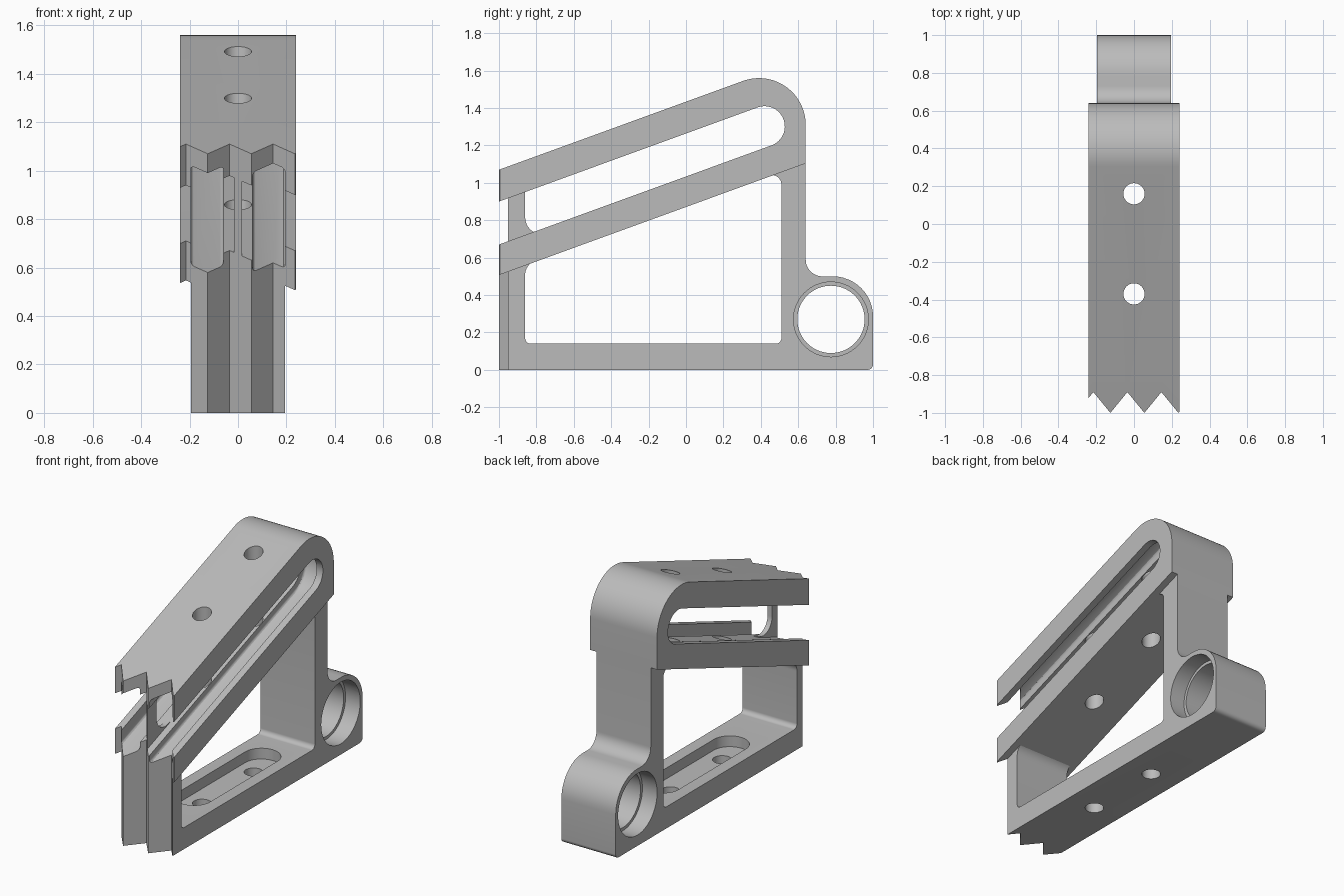
import bpy, bmesh, math
from mathutils import Vector

cube = bpy.data.objects.get("Cube")
if cube:
    bpy.data.objects.remove(cube, do_unlink=True)

grey = bpy.data.materials.new("plain_grey")
grey.use_nodes = True
tone = (0.5, 0.5, 0.5, 1)
grey.diffuse_color = tone
grey.node_tree.nodes["Principled BSDF"].inputs["Base Color"].default_value = tone

SLOPE = math.tan(math.radians(20))
WIDE, NARROW = 0.24, 0.195


def on_slope(y, z_front):
    """Point at y on a sloping line that has height z_front at y = -1."""
    return (y, z_front + (y + 1) * SLOPE)


def rounded(corners, steps=12):
    """Outline from (point, radius) corners, each replaced by an arc."""
    out = []
    for i, (p, r) in enumerate(corners):
        p = Vector(p)
        if not r:
            out.append(p)
            continue
        u = (Vector(corners[i - 1][0]) - p).normalized()
        v = (Vector(corners[(i + 1) % len(corners)][0]) - p).normalized()
        half = u.angle(v) / 2
        c = p + (u + v).normalized() * (r / math.sin(half))
        s, e = p + u * r / math.tan(half) - c, p + v * r / math.tan(half) - c
        a = math.atan2(s.y, s.x)
        turn = (math.atan2(e.y, e.x) - a + math.pi) % math.tau - math.pi
        for k in range(steps + 1):
            b = a + turn * k / steps
            out.append(c + Vector((math.cos(b), math.sin(b))) * r)
    return out


def prism(name, outline, lo, hi, axis="x", soften=0):
    """Extrude an outline along x (outline in y, z) or z (outline in x, y)."""
    place = (lambda p, h: (h, p[0], p[1])) if axis == "x" else (lambda p, h: (p[0], p[1], h))
    bm = bmesh.new()
    base = bm.faces.new([bm.verts.new(place(p, lo)) for p in outline])
    ext = bmesh.ops.extrude_face_region(bm, geom=[base])["geom"]
    move = Vector(place((0, 0), hi - lo))
    bmesh.ops.translate(bm, vec=move, verts=[g for g in ext if isinstance(g, bmesh.types.BMVert)])
    bmesh.ops.recalc_face_normals(bm, faces=bm.faces)
    if soften:
        cap = [f for f in bm.faces if len(f.verts) == len(outline) and abs(f.normal.x) > 0.9]
        bmesh.ops.bevel(bm, geom=list({e for f in cap for e in f.edges}),
                        offset=soften, segments=3, profile=0.5, affect="EDGES")
    mesh = bpy.data.meshes.new(name)
    bm.to_mesh(mesh)
    bm.free()
    ob = bpy.data.objects.new(name, mesh)
    bpy.context.collection.objects.link(ob)
    ob.data.materials.append(grey)
    return ob


def circle(x, y, r, n=48):
    return [(x + r * math.cos(math.tau * k / n), y + r * math.sin(math.tau * k / n)) for k in range(n)]


def activate(ob):
    bpy.ops.object.select_all(action="DESELECT")
    ob.select_set(True)
    bpy.context.view_layer.objects.active = ob


def cut(ob, cutters):
    activate(ob)
    for c in cutters:
        c.hide_render = True
        mod = ob.modifiers.new("cut", "BOOLEAN")
        mod.operation, mod.solver, mod.object = "DIFFERENCE", "EXACT", c
        bpy.ops.object.modifier_apply(modifier=mod.name)
        bpy.data.objects.remove(c, do_unlink=True)


def teeth():
    """Cutter that leaves the front edge as a row of vertical V teeth."""
    zig = [(-0.305 + 0.09 * k, -0.89 if k % 2 else -1.0) for k in range(8)]
    return prism("teeth_cutter", [(-0.305, -1.5)] + zig + [(zig[-1][0], -1.5)], -0.2, 1.8, "z")


def bolt_holes():
    return [prism("hole_cutter", circle(0, y, 0.056), -0.2, 1.8, "z") for y in (0.16, -0.37)]


def slot(depth, lo, hi, soften=0):
    """Round-ended sloping slot, widened by depth."""
    e = Vector((math.cos(math.radians(20)), math.sin(math.radians(20))))
    n = Vector((-e.y, e.x))
    c = Vector(on_slope(0.42, 0.785))
    h = 0.108 + depth
    shape = [(c - e * 2 - n * h, 0), (c + e * h - n * h, h * 0.995),
             (c + e * h + n * h, h * 0.995), (c - e * 2 + n * h, 0)]
    return prism("slot_cutter", rounded(shape), lo, hi, "x", soften)


# Frame: base bar, two posts and rear lug
frame = prism("base_frame", rounded([
    ((-1.1, 0), 0), ((1, 0), 0.03), ((1, 0.5), 0.215), ((0.64, 0.5), 0.09),
    (on_slope(0.64, 0.53), 0), (on_slope(-1.1, 0.53), 0)]), -NARROW, NARROW)
window = prism("window_cutter", rounded([
    ((-0.86, 0.14), 0.03), ((0.51, 0.14), 0.03),
    (on_slope(0.51, 0.513), 0.05), (on_slope(-0.86, 0.513), 0.08)]), -0.5, 0.5)

# Lug bore, wider at both mouths
bore = [prism("bore_cutter", circle(0.775, 0.27, 0.18, 64), -0.5, 0.5)]
for side in (-1, 1):
    bore.append(prism("mouth_cutter", circle(0.775, 0.27, 0.2, 64), *sorted((side * 0.09, side * 0.5))))

# Round-ended pocket in the top of the base bar
r = 0.115
pocket = prism("pocket_cutter", rounded([
    ((-r, -0.45 - r), r * 0.995), ((r, -0.45 - r), r * 0.995),
    ((r, 0.24 + r), r * 0.995), ((-r, 0.24 + r), r * 0.995)]), 0.07, 0.3, "z")
cut(frame, [window] + bore + [pocket] + bolt_holes() + [teeth()])

# Sloping arm folded round a slot, with grooves along its inner faces
arm = prism("slotted_arm", rounded([
    (on_slope(-1.1, 0.507), 0), (on_slope(0.64, 0.507), 0),
    (on_slope(0.64, 1.07), 0.25), (on_slope(-1.1, 1.07), 0)], 24), -WIDE, WIDE)
grooves = [slot(0, -0.5, 0.5), slot(0.037, -0.1, 0.1),
           slot(0.085, -NARROW, -0.06, 0.015), slot(0.085, 0.06, NARROW, 0.015)]
cut(arm, grooves + bolt_holes() + [teeth()])

# Thin upright web holding the slot open at the front
web = prism("support_web", rounded([
    (on_slope(-1.1, 0.6), 0), (on_slope(-0.72, 0.6), 0), (on_slope(-0.72, 0.636), 0),
    (on_slope(-0.86, 0.636), 0.09), (on_slope(-0.86, 0.97), 0), (on_slope(-1.1, 0.97), 0)]),
    -0.016, 0.016)
cut(web, [teeth()])

for ob in (frame, arm, web):
    activate(ob)
    bpy.ops.object.shade_smooth_by_angle(angle=math.radians(30))
